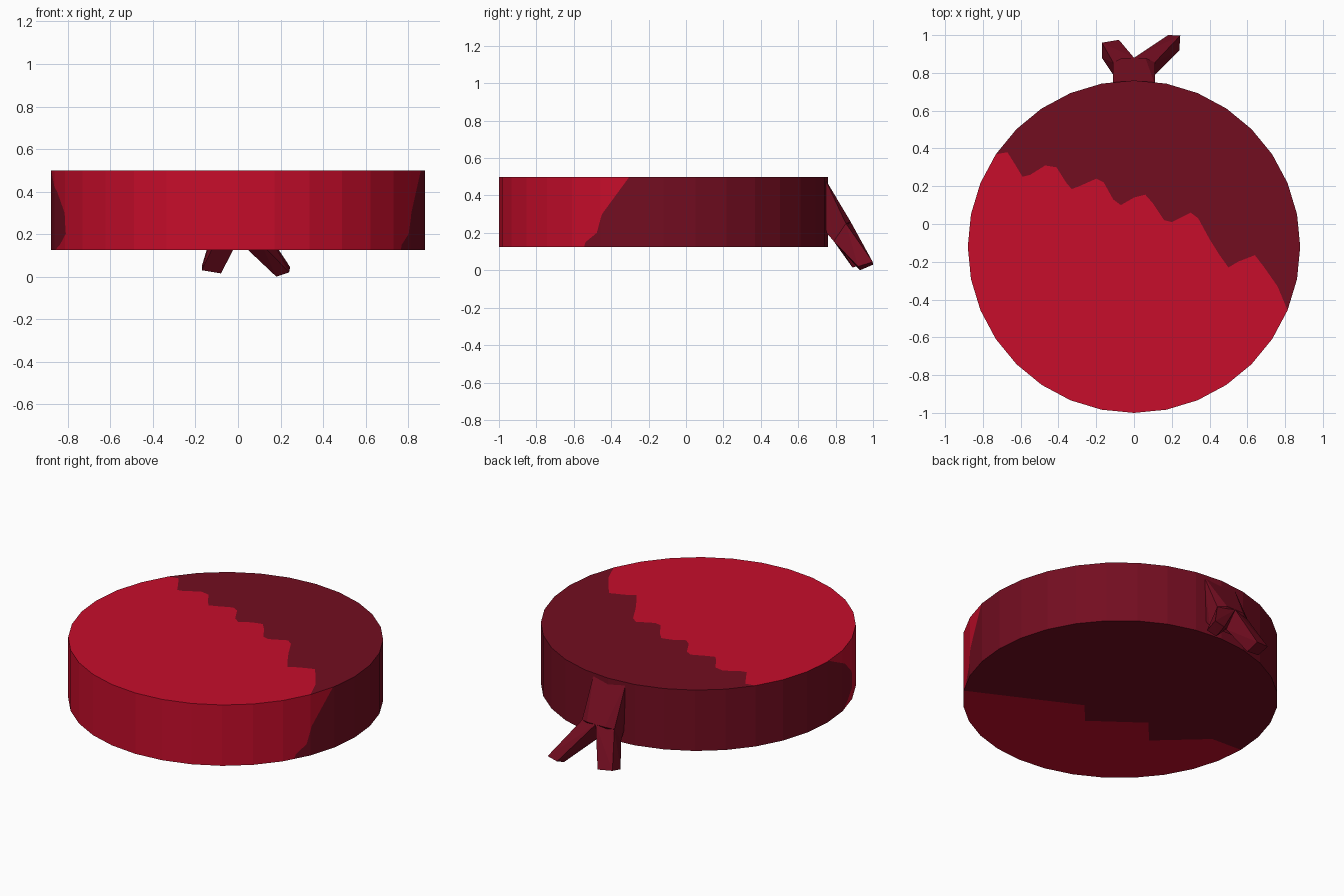
import bpy, bmesh, math

if "Cube" in bpy.data.objects:
    bpy.data.objects.remove(bpy.data.objects["Cube"])

R, CY, Z0, Z1, N = 0.88, -0.12, 0.125, 0.5, 32

def material(name, rgb):
    m = bpy.data.materials.new(name)
    m.diffuse_color = (*rgb, 1)
    m.use_nodes = True
    m.node_tree.nodes["Principled BSDF"].inputs["Base Color"].default_value = m.diffuse_color
    return m

bright = material("bright red", (0.57, 0.004, 0.024))
dark = material("dark red", (0.171, 0.004, 0.0145))

def finish(bm, name, mats):
    me = bpy.data.meshes.new(name)
    bm.to_mesh(me)
    bm.free()
    for m in mats:
        me.materials.append(m)
    ob = bpy.data.objects.new(name, me)
    bpy.context.collection.objects.link(ob)
    return ob

def rim(k, z):
    a = 2 * math.pi * k / N
    return (R * math.cos(a), CY + R * math.sin(a), z)

def on_side(deg, z, k):
    # point on flat facet k at the given angle
    t = deg / (360 / N) - k
    p, q = rim(k, z), rim(k + 1, z)
    return tuple(p[i] + (q[i] - p[i]) * t for i in range(3))

def clip(poly, f):
    # keep the part of the polygon where f >= 0
    out = []
    for i, p in enumerate(poly):
        q = poly[(i + 1) % len(poly)]
        a, b = f(p), f(q)
        if a >= 0:
            out.append(p)
        if a * b < 0:
            t = a / (a - b)
            out.append((p[0] + (q[0] - p[0]) * t, p[1] + (q[1] - p[1]) * t))
    return out

bm = bmesh.new()

def face(pts, idx, flip=False):
    f = bm.faces.new([bm.verts.new(p) for p in (pts[::-1] if flip else pts)])
    f.material_index = idx

# disc caps: split by a wavy line running from left rim to right rim
top_wave = [(-.67, .38), (-.62, .30), (-.59, .25), (-.55, .26), (-.47, .31), (-.41, .30),
            (-.36, .22), (-.33, .185), (-.29, .20), (-.20, .24), (-.16, .22), (-.11, .13),
            (-.07, .10), (0, .14), (.06, .155), (.10, .11), (.16, .02), (.20, .01),
            (.30, .06), (.34, .03), (.40, -.08), (.45, -.16), (.50, -.23), (.55, -.20),
            (.64, -.165), (.69, -.23), (.76, -.33)]
bottom_wave = [(-.68, -.13), (-.42, -.37), (-.29, -.22), (-.005, -.43), (.11, -.30)]

def cap(wave, z, k_right, k_left, flip):
    w = [(x, y, z) for x, y in wave]
    face([rim(k, z) for k in range(k_right, k_left + 1)] + w, 1, flip)
    face([rim(k, z) for k in range(k_left, k_right + N + 1)] + w[::-1], 0, flip)

cap(top_wave, Z1, -2, 13, False)
cap(bottom_wave, Z0, -3, 16, True)

# disc side: each facet split at the colour border (z, left angle, right angle)
border = [(Z0, 192, 331), (.15, 197, 331.5), (.2, 203, 336),
          (.3, 202, 338), (.4, 194, 343), (Z1, 181, 348)]
step = 360 / N
for k in range(N // 4, N // 4 + N):
    for (za, la, ra), (zb, lb, rb) in zip(border, border[1:]):
        quad = [(k * step, za), ((k + 1) * step, za), ((k + 1) * step, zb), (k * step, zb)]
        left = k < 3 * N // 4
        s, (ea, eb) = (1, (la, lb)) if left else (-1, (ra, rb))

        def inside(p):
            return s * (p[0] - ea - (eb - ea) * (p[1] - za) / (zb - za))

        for idx, f in ((0, inside), (1, lambda p: -inside(p))):
            part = clip(quad, f)
            if len(part) > 2:
                face([on_side(a, z, k) for a, z in part], idx)
bmesh.ops.remove_doubles(bm, verts=bm.verts, dist=1e-5)
finish(bm, "disc", [bright, dark])

# forked stem on the back: a stub with two prongs
def hull(name, pts):
    b = bmesh.new()
    for p in pts:
        b.verts.new(p)
    r = bmesh.ops.convex_hull(b, input=b.verts)
    junk = [v for v in r["geom_interior"] if isinstance(v, bmesh.types.BMVert)]
    bmesh.ops.delete(b, geom=junk, context='VERTS')
    bmesh.ops.recalc_face_normals(b, faces=b.faces)
    finish(b, name, [dark])

def both(pts):
    return [(s * x, y, z) for x, y, z in pts for s in (-1, 1)]

hull("stem_stub", both([(.11, .74, .495), (.085, .775, .41), (.10, .735, .22), (.06, .88, .26),
                        (.11, .855, .25), (.11, .79, .155)]))

def prong(name, s, tip):
    root = [(.11, .855, .25), (0, .88, .26), (.11, .79, .155), (0, .80, .17)]
    hull(name, [(s * x, y, z) for x, y, z in root] + tip)

prong("left_prong", -1, [(-.17, .96, .05), (-.08, .975, .04), (-.17, .88, .03), (-.08, .89, .015)])
prong("right_prong", 1, [(.18, 1.0, .03), (.245, .998, .045), (.24, .92, .02), (.18, .93, 0)])
